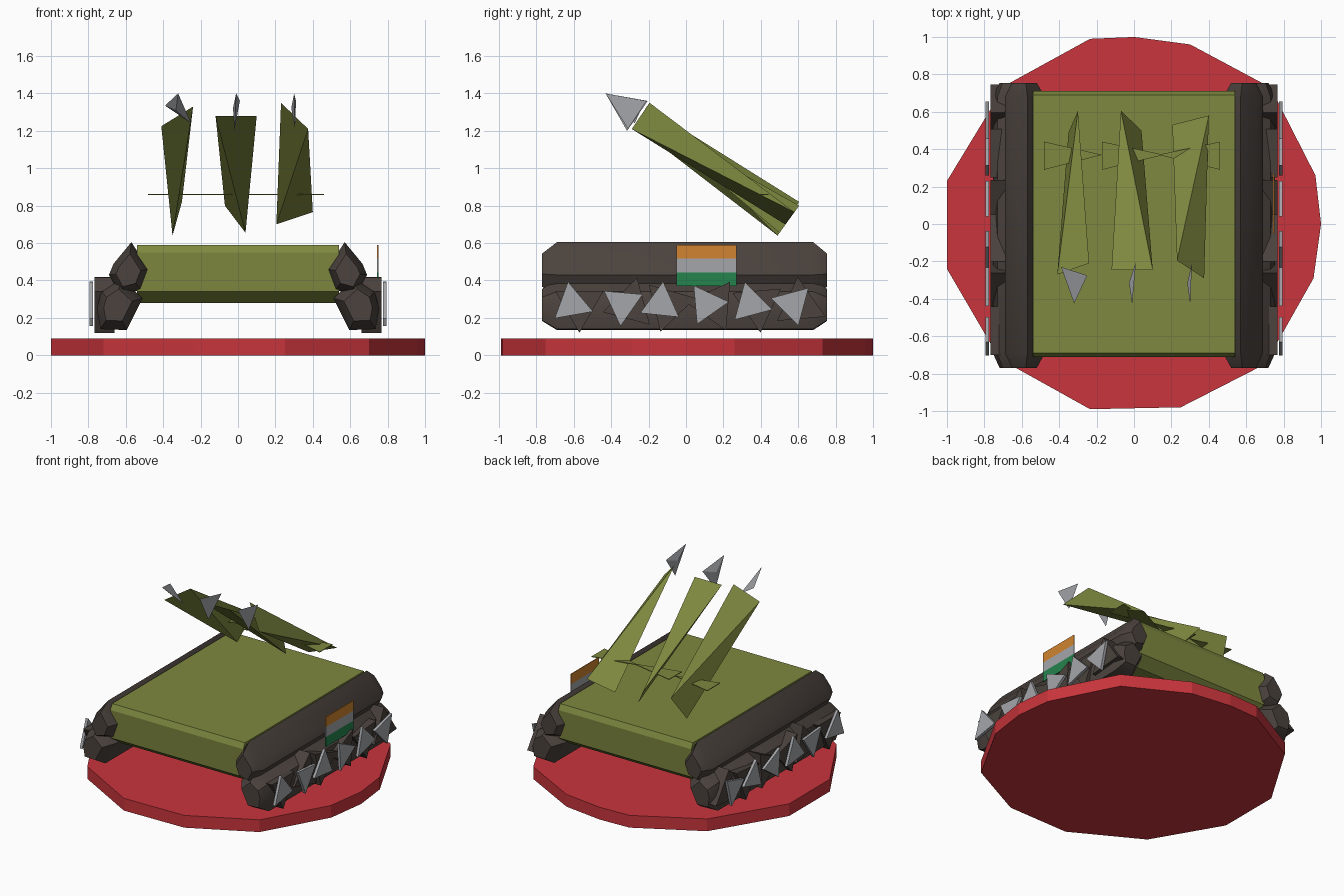
import bpy, bmesh, math
from mathutils import Vector

cube = bpy.data.objects.get("Cube")
if cube:
    bpy.data.objects.remove(cube, do_unlink=True)


def material(name, r, g, b):
    m = bpy.data.materials.new(name)
    m.use_nodes = True
    m.diffuse_color = (r, g, b, 1)
    bsdf = next(n for n in m.node_tree.nodes if n.type == 'BSDF_PRINCIPLED')
    bsdf.inputs["Base Color"].default_value = (r, g, b, 1)
    return m


red = material("red", 0.58, 0.035, 0.045)
olive = material("olive green", 0.21, 0.25, 0.05)
brown = material("dark brown", 0.07, 0.055, 0.047)
grey = material("light grey", 0.37, 0.38, 0.40)
orange = material("orange", 0.63, 0.23, 0.03)
green = material("flag green", 0.018, 0.23, 0.075)


def solid(name, points, mat, smooth=None):
    """Convex faceted solid spanned by a few corner points."""
    bm = bmesh.new()
    for p in points:
        bm.verts.new(p)
    bmesh.ops.convex_hull(bm, input=bm.verts)
    bmesh.ops.dissolve_limit(bm, angle_limit=0.01, verts=bm.verts, edges=bm.edges)
    bmesh.ops.recalc_face_normals(bm, faces=bm.faces)
    me = bpy.data.meshes.new(name)
    bm.to_mesh(me)
    bm.free()
    me.materials.append(mat)
    ob = bpy.data.objects.new(name, me)
    bpy.context.collection.objects.link(ob)
    if smooth:
        bpy.ops.object.select_all(action='DESELECT')
        ob.select_set(True)
        bpy.context.view_layer.objects.active = ob
        bpy.ops.object.shade_smooth_by_angle(angle=math.radians(smooth))
    return ob


def slab(outline, z0, z1):
    return [(x, y, z) for x, y in outline for z in (z0, z1)]


# Round base plate with uneven sides
rim = [(-.235, .99), (0, 1), (.3, .96), (.73, .73), (.97, .26), (1, 0), (.96, -.29),
       (.7, -.75), (.25, -.98), (-.235, -.99), (-.72, -.72), (-1, -.24), (-1, .23), (-.69, .74)]
solid("base_plate", slab(rim, 0, .09), red)

# Hull with chamfered lower ends
half = [(.69, .59), (.71, .55), (.70, .34), (.62, .28)]
solid("hull", [(x, s * y, z) for x in (-.54, .54) for s in (-1, 1) for y, z in half], olive)


# Tracks: upper and lower beams with tapered ends
def beam(name, section, side):
    cx = sum(x for x, z in section) / len(section)
    cz = sum(z for x, z in section) / len(section)
    pts = []
    for y, k in ((-.77, .62), (-.69, 1), (.68, 1), (.755, .62)):
        pts += [(side * (cx + (x - cx) * k), y, cz + (z - cz) * k) for x, z in section]
    solid(name, pts, brown, 35)


upper = [(.57, .605), (.476, .46), (.52, .35), (.63, .32), (.69, .43), (.665, .49)]
lower = [(.625, .41), (.51, .305), (.595, .135), (.735, .14), (.755, .25), (.73, .34)]


def triangle(y, z, radius, angle, x0, x1, side):
    return [(side * x, y + radius * math.cos(math.radians(angle + a)),
             z + radius * math.sin(math.radians(angle + a)))
            for a in (0, 120, 240) for x in (x0, x1)]


# Wheels: position along the track and turn of each triangle
wheels = [(-.61, 100), (-.34, 25), (-.135, 84), (.11, 5), (.345, 105), (.57, 45)]
for side, label in ((1, "left"), (-1, "right")):
    beam(label + "_upper_track", upper, side)
    beam(label + "_lower_track", lower, side)
    for i, (y, angle) in enumerate(wheels, 1):
        solid(f"{label}_wheel_{i}", triangle(y + .04, .27, .15, angle + 50, .66, .768, side), brown)
        solid(f"{label}_hub_{i}", triangle(y, .275, .12, angle, .775, .795, side), grey)

# Striped flag plate on the left track
for i, mat in enumerate((orange, grey, green)):
    top = .59 - i * .073
    outline = [(x, y) for x in (.744, .75) for y in (-.05, .27)]
    solid(f"flag_stripe_{i + 1}", slab(outline, top - .073, top), mat)

# Rockets: twisted wedges, two corners at the tail and two at the nose
rockets = [
    [(-.30, .605, .82), (-.35, .49, .64), (-.41, -.27, 1.225), (-.24, -.21, 1.33)],
    [(-.07, .605, .80), (.04, .50, .655), (-.12, -.245, 1.28), (.10, -.245, 1.28)],
    [(.40, .58, .765), (.205, .53, .70), (.23, -.195, 1.35), (.375, -.29, 1.21)],
]
tips = [
    [(-.32, -.425, 1.40), (-.39, -.23, 1.335), (-.25, -.275, 1.24)],
    [(-.01, -.43, 1.40), (.01, -.205, 1.36), (-.02, -.315, 1.20)],
    [(.30, -.43, 1.40), (.31, -.21, 1.36), (.305, -.31, 1.21)],
]
fins = [(-.48, -.17), (-.17, .16), (.46, .13)]
for i, (body, tip, (wide, point)) in enumerate(zip(rockets, tips, fins), 1):
    solid(f"rocket_{i}", body, olive)
    a, b, c = map(Vector, tip)
    ridge = (a + b + c) / 3 + (b - a).cross(c - a).normalized() * .02
    solid(f"rocket_tip_{i}", [a, b, c, ridge], grey)
    # flat tail fin
    solid(f"rocket_fin_{i}", slab([(wide, .44), (wide, .29), (point, .37)], .857, .862), olive)
